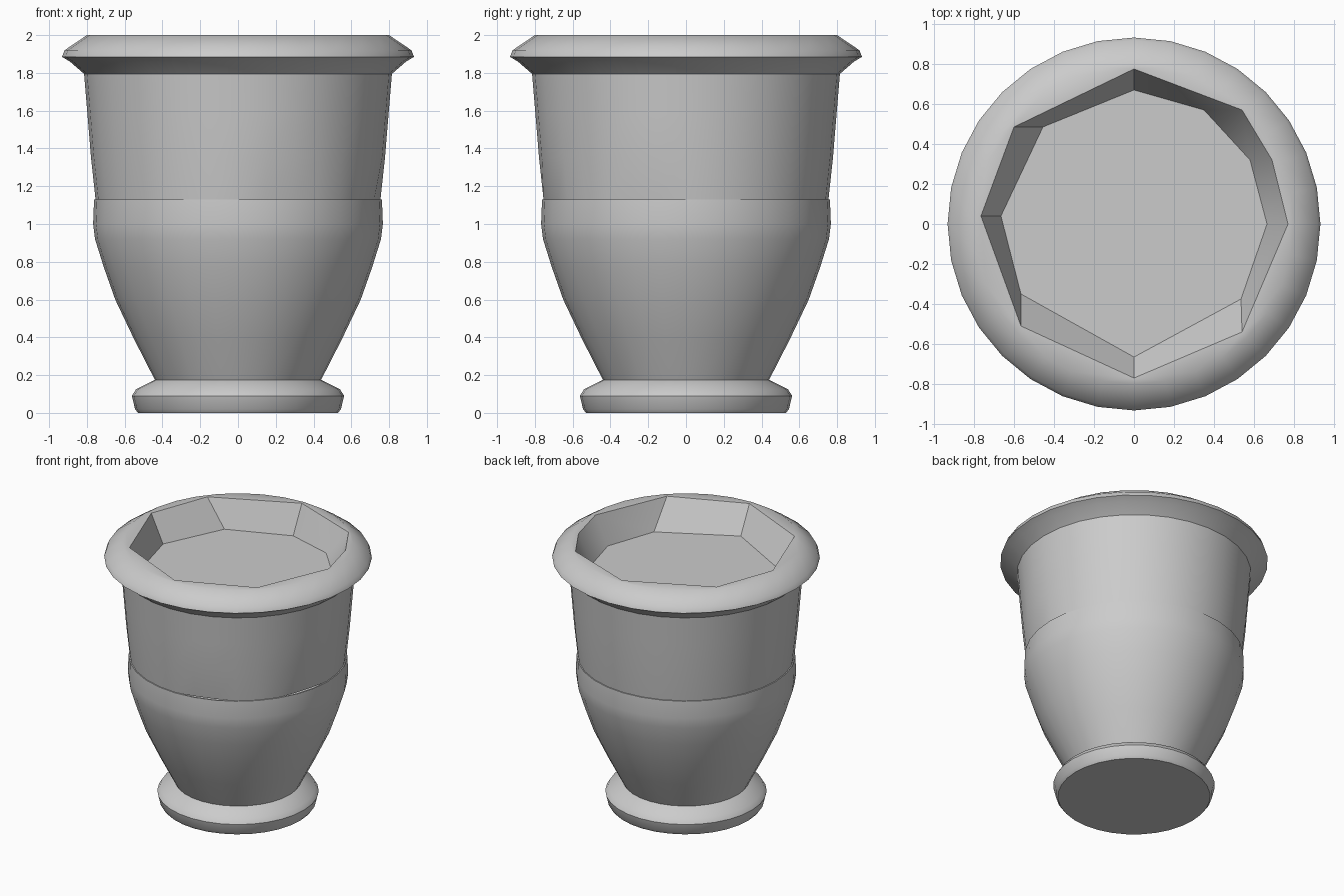
import bpy, bmesh
from math import cos, sin, tau
from mathutils import Vector

cube = bpy.data.objects.get("Cube")
if cube:
    bpy.data.objects.remove(cube, do_unlink=True)

SIDES = 32

stone = bpy.data.materials.new("grey stone")
stone.use_nodes = True
grey = (0.6, 0.6, 0.6, 1)
stone.diffuse_color = grey
stone.node_tree.nodes["Principled BSDF"].inputs["Base Color"].default_value = grey


def ring(bm, r, z):
    return [bm.verts.new((r * cos(tau * i / SIDES), r * sin(tau * i / SIDES), z))
            for i in range(SIDES)]


def skin(bm, low, high):
    n = len(low)
    for i in range(n):
        j = (i + 1) % n
        bm.faces.new((low[i], low[j], high[j], high[i]))


def lathe(bm, profile):
    rings = [ring(bm, r, z) for r, z in profile]
    for low, high in zip(rings, rings[1:]):
        skin(bm, low, high)
    return rings


def finish(bm, name, angle=0.5):
    bmesh.ops.recalc_face_normals(bm, faces=bm.faces)
    mesh = bpy.data.meshes.new(name)
    bm.to_mesh(mesh)
    bm.free()
    mesh.materials.append(stone)
    obj = bpy.data.objects.new(name, mesh)
    bpy.context.collection.objects.link(obj)
    bpy.ops.object.select_all(action="DESELECT")
    obj.select_set(True)
    bpy.context.view_layer.objects.active = obj
    bpy.ops.object.shade_smooth_by_angle(angle=angle)
    return obj


# Foot: a rounded disc closed underneath
bm = bmesh.new()
rings = lathe(bm, [(0.53, 0), (0.545, 0.02), (0.562, 0.09), (0.54, 0.125), (0.44, 0.175)])
bm.faces.new(rings[0][::-1])
finish(bm, "foot", 0.6)

# Bowl: tapered lower body ending in an upright band
bm = bmesh.new()
lathe(bm, [(0.44, 0.175), (0.55, 0.39), (0.65, 0.6), (0.71, 0.77),
           (0.757, 0.92), (0.767, 1.0), (0.762, 1.13), (0.752, 1.13)])
finish(bm, "lower_body")

# Neck: slightly flared upper body
bm = bmesh.new()
rings = lathe(bm, [(0.754, 1.128), (0.778, 1.35), (0.797, 1.58), (0.815, 1.795)])
# Chipped dents along the lower edge of the neck
for i, v in enumerate(rings[0]):
    if i in (25, 26, 30, 31):
        v.co *= 0.975
        v.co.z = 1.128
finish(bm, "upper_body")

# Rim: flared collar around a rough hollow with a flat floor
bm = bmesh.new()
rings = lathe(bm, [(0.815, 1.795), (0.89, 1.86), (0.932, 1.885),
                   (0.918, 1.92), (0.8, 2.0)])
lip_points = [(0.77, 0), (0.69, 0.32), (0.54, 0.57), (0, 0.775), (-0.6, 0.485),
              (-0.765, 0.04), (-0.565, -0.51), (0.54, -0.54), (0, -0.77)]
floor_points = [(0.665, 0), (0.58, 0.32), (0.35, 0.57), (0, 0.67), (-0.455, 0.485),
                (-0.665, 0.04), (-0.565, -0.35), (0.535, -0.375), (0, -0.665)]
# Keep the corners in order around the opening
for points in (lip_points, floor_points):
    points[-2], points[-1] = points[-1], points[-2]
lip = [bm.verts.new((x, y, 2.0)) for x, y in lip_points]
floor = [bm.verts.new((x, y, 1.79)) for x, y in floor_points]
skin(bm, floor, lip)
bm.faces.new(floor)
edges = []
for loop in (rings[-1], lip):
    for a, b in zip(loop, loop[1:] + loop[:1]):
        edges.append(bm.edges.get((a, b)))
bmesh.ops.triangle_fill(bm, edges=edges, use_beauty=True, normal=Vector((0, 0, 1)))
finish(bm, "rim", 0.6)
